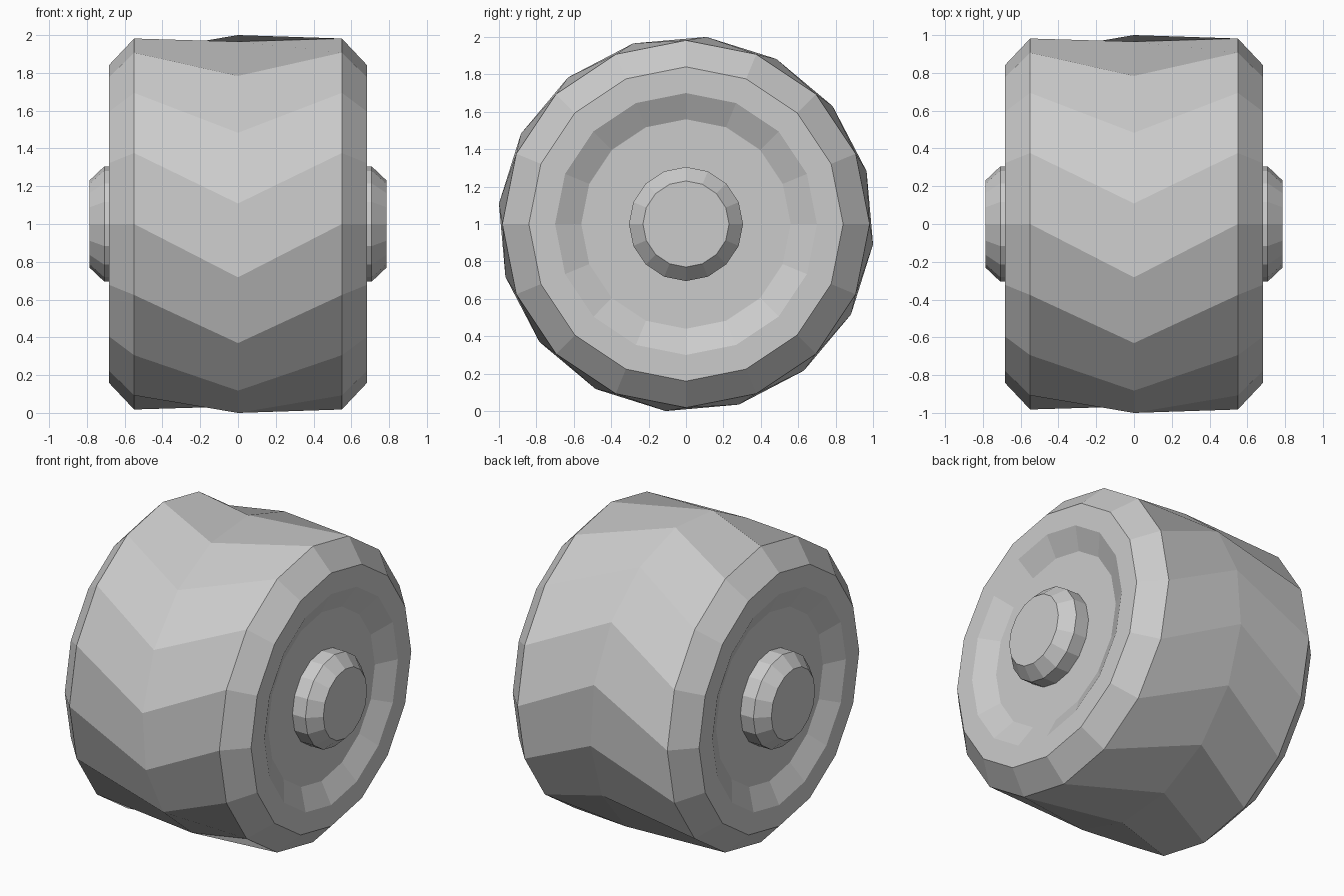
import bpy, bmesh
from math import cos, sin, radians, tau

if "Cube" in bpy.data.objects:
    bpy.data.objects.remove(bpy.data.objects["Cube"])

SIDES = 16
CENTRE_Z = 1.0


def lathe(name, rings):
    """Capped, flat-shaded solid around the x axis; rings are (x, radius, twist in degrees)."""
    bm = bmesh.new()
    loops = []
    for x, r, twist in rings:
        angles = [tau * i / SIDES + radians(twist) for i in range(SIDES)]
        loops.append([bm.verts.new((x, r * cos(a), r * sin(a))) for a in angles])
    for a, b in zip(loops, loops[1:]):
        for i in range(SIDES):
            j = (i + 1) % SIDES
            bm.faces.new((a[i], a[j], b[j], b[i]))
    bm.faces.new(loops[0])
    bm.faces.new(loops[-1])
    bmesh.ops.recalc_face_normals(bm, faces=bm.faces)
    mesh = bpy.data.meshes.new(name)
    bm.to_mesh(mesh)
    bm.free()
    obj = bpy.data.objects.new(name, mesh)
    obj.location.z = CENTRE_Z
    bpy.context.collection.objects.link(obj)
    return obj


# Wheel: recessed face, side wall, chamfer and tread, mirrored about the twisted middle ring
half = [(0.613, 0.56, 0), (0.684, 0.70, 0), (0.684, 0.84, 0), (0.55, 0.982, 0)]
middle = [(0, 1.006, 16.3)]
lathe("wheel", [(-x, r, t) for x, r, t in half] + middle + half[::-1])

# Hub caps: chamfered discs standing in the recess on each side
for side, label in ((1, "right"), (-1, "left")):
    lathe("hub_cap_" + label,
          [(side * x, r, 0) for x, r in ((0.60, 0.305), (0.708, 0.305), (0.787, 0.23))])
